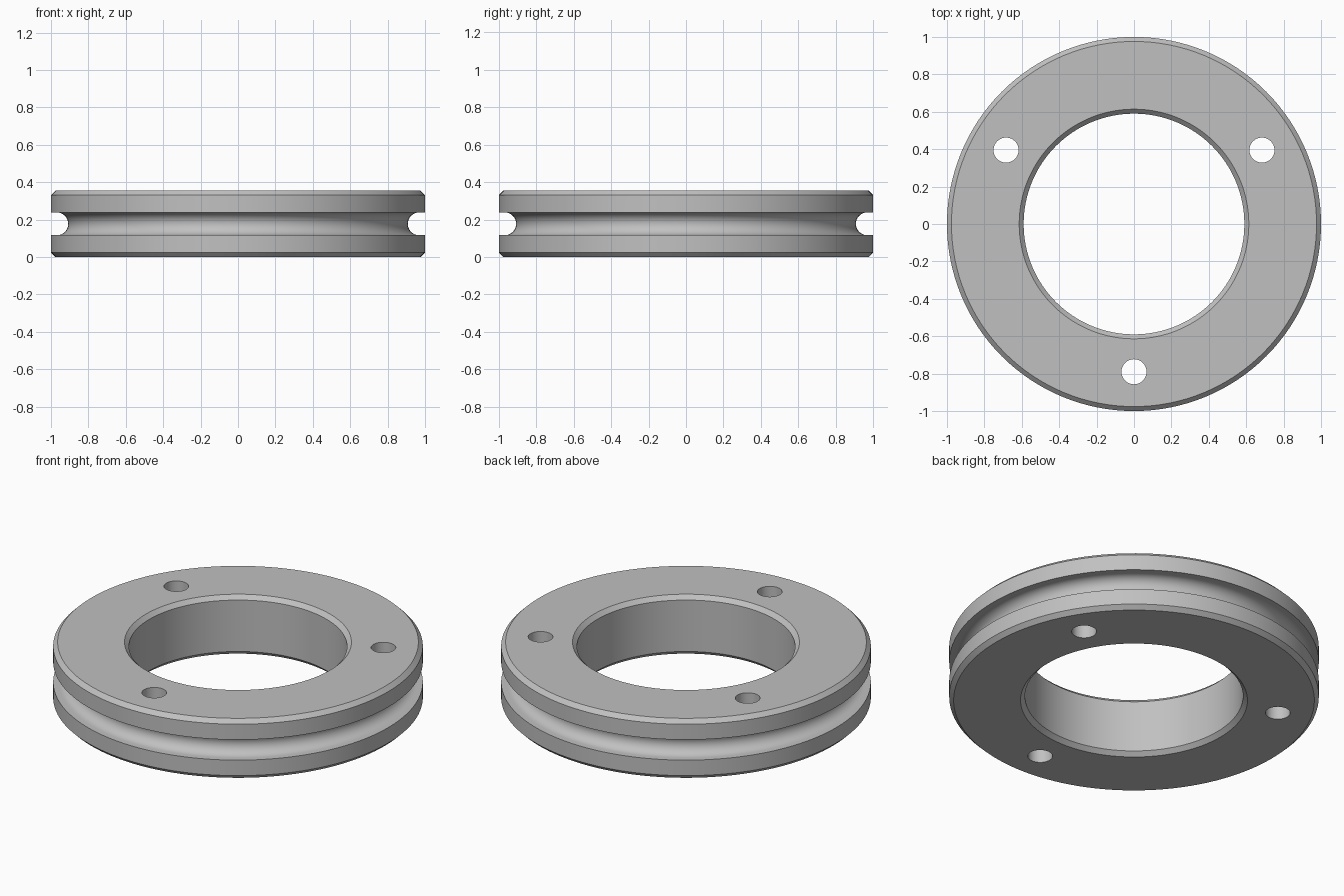
import bpy, bmesh, math

cube = bpy.data.objects.get("Cube")
if cube:
    bpy.data.objects.remove(cube, do_unlink=True)

SEGMENTS = 128
HEIGHT, OUTER, INNER, CHAMFER = 0.355, 1.0, 0.59, 0.024
GROOVE_R, GROOVE_X = 0.061, 0.969
HOLE_R, HOLE_CIRCLE = 0.067, 0.79

# Plain grey metal
grey = bpy.data.materials.new("grey_metal")
grey.use_nodes = True
colour = (0.53, 0.53, 0.53, 1)
grey.diffuse_color = colour
grey.node_tree.nodes["Principled BSDF"].inputs["Base Color"].default_value = colour


def add_object(name, bm):
    bmesh.ops.recalc_face_normals(bm, faces=bm.faces)
    mesh = bpy.data.meshes.new(name)
    bm.to_mesh(mesh)
    bm.free()
    mesh.materials.append(grey)
    obj = bpy.data.objects.new(name, mesh)
    bpy.context.collection.objects.link(obj)
    return obj


# Lower half of the cross-section, then the rounded groove, then the mirrored half
mid = HEIGHT / 2
lower = [(INNER, CHAMFER), (INNER + CHAMFER, 0), (OUTER - CHAMFER, 0),
         (OUTER, CHAMFER), (OUTER, mid - GROOVE_R)]
steps = 20
groove = []
for i in range(steps + 1):
    a = math.pi * i / steps
    groove.append((GROOVE_X - GROOVE_R * math.sin(a), mid - GROOVE_R * math.cos(a)))
upper = [(r, HEIGHT - z) for r, z in reversed(lower)]
profile = lower + groove + upper

# Revolve the closed section into the ring
bm = bmesh.new()
rings = []
for s in range(SEGMENTS):
    a = math.tau * s / SEGMENTS
    rings.append([bm.verts.new((r * math.cos(a), r * math.sin(a), z)) for r, z in profile])
for s in range(SEGMENTS):
    this, after = rings[s], rings[(s + 1) % SEGMENTS]
    for i in range(len(profile)):
        j = (i + 1) % len(profile)
        bm.faces.new((this[i], after[i], after[j], this[j]))
ring = add_object("grooved_ring", bm)

# Three bolt holes drilled straight through
bm = bmesh.new()
for angle in (30, 150, 270):
    a = math.radians(angle)
    made = bmesh.ops.create_cone(bm, cap_ends=True, segments=48, radius1=HOLE_R,
                                 radius2=HOLE_R, depth=1)
    bmesh.ops.translate(bm, verts=made["verts"],
                        vec=(HOLE_CIRCLE * math.cos(a), HOLE_CIRCLE * math.sin(a), mid))
cutter = add_object("hole_cutter", bm)
cutter.hide_render = True

drill = ring.modifiers.new("bolt_holes", "BOOLEAN")
drill.operation = "DIFFERENCE"
drill.solver = "EXACT"
drill.object = cutter

bpy.ops.object.select_all(action="DESELECT")
ring.select_set(True)
bpy.context.view_layer.objects.active = ring
bpy.ops.object.modifier_apply(modifier=drill.name)
bpy.data.objects.remove(cutter, do_unlink=True)
bpy.ops.object.shade_smooth_by_angle(angle=math.radians(30))
